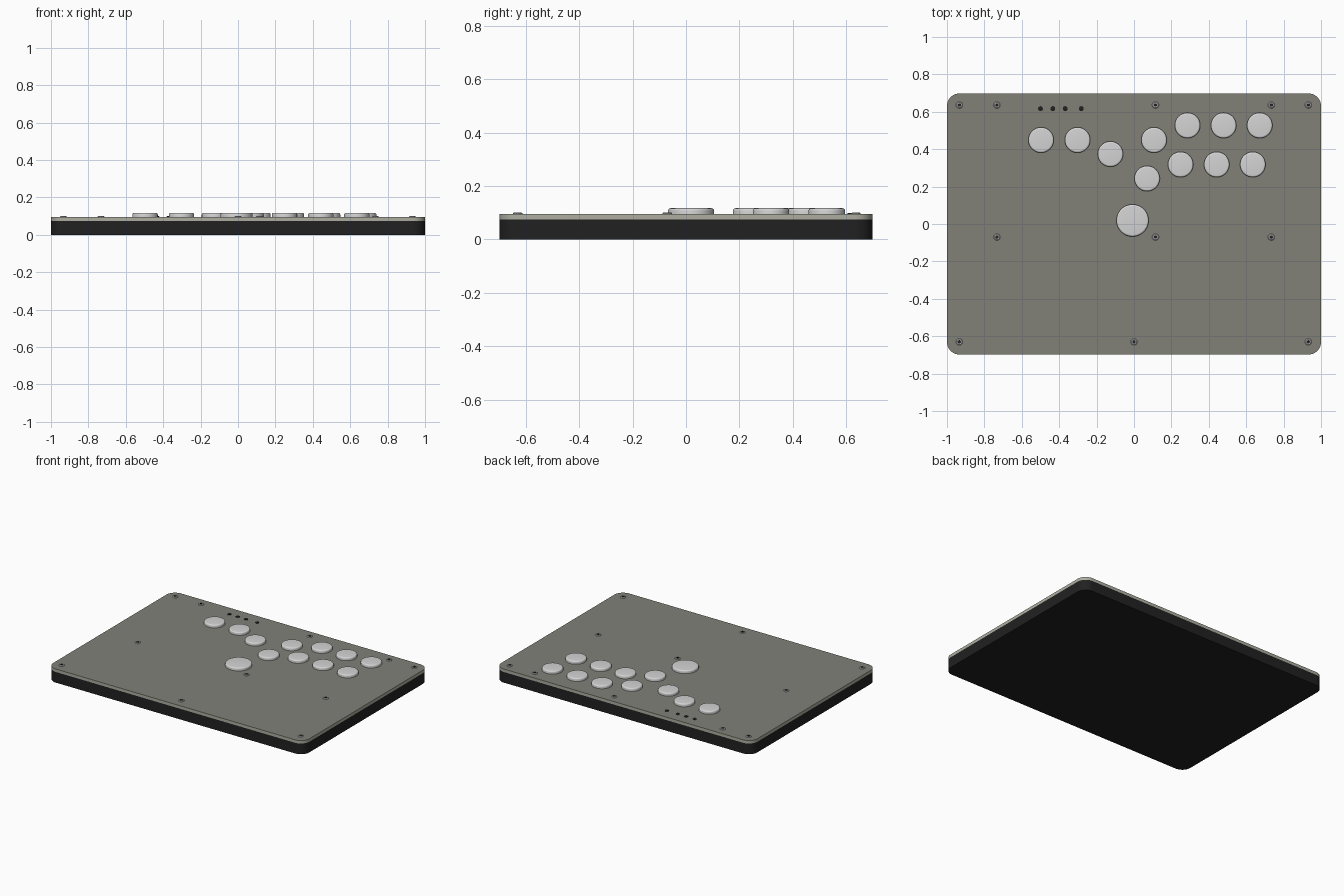
import bpy, bmesh, math

cube = bpy.data.objects.get("Cube")
if cube:
    bpy.data.objects.remove(cube)


def material(name, rgb):
    m = bpy.data.materials.new(name)
    m.use_nodes = True
    m.diffuse_color = (*rgb, 1)
    m.node_tree.nodes["Principled BSDF"].inputs["Base Color"].default_value = (*rgb, 1)
    return m


black = material("matte black", (0.015, 0.015, 0.015))
grey = material("warm grey", (0.22, 0.22, 0.19))
pale = material("pale edge grey", (0.42, 0.42, 0.36))
white = material("button white", (0.66, 0.66, 0.66))
steel = material("screw silver", (0.5, 0.5, 0.5))


def finish(name, bm, mats, angle=35):
    bmesh.ops.recalc_face_normals(bm, faces=bm.faces[:])
    mesh = bpy.data.meshes.new(name)
    bm.to_mesh(mesh)
    bm.free()
    for m in mats:
        mesh.materials.append(m)
    ob = bpy.data.objects.new(name, mesh)
    bpy.context.collection.objects.link(ob)
    bpy.ops.object.select_all(action='DESELECT')
    ob.select_set(True)
    bpy.context.view_layer.objects.active = ob
    bpy.ops.object.shade_smooth_by_angle(angle=math.radians(angle))
    return ob


def slab(name, z0, z1, mats, hx=1.0, hy=0.698, r=0.067, steps=10):
    """Rounded rectangle, extruded; side faces use the last material."""
    bm = bmesh.new()
    ring = []
    corners = ((1, 1), (-1, 1), (-1, -1), (1, -1))
    for q, (sx, sy) in enumerate(corners):
        for i in range(steps + 1):
            a = (q + i / steps) * math.pi / 2
            ring.append(bm.verts.new((sx * (hx - r) + r * math.cos(a),
                                      sy * (hy - r) + r * math.sin(a), z0)))
    base = bm.faces.new(ring)
    ext = bmesh.ops.extrude_face_region(bm, geom=[base], use_keep_orig=True)
    for v in ext["geom"]:
        if isinstance(v, bmesh.types.BMVert):
            v.co.z = z1
    bm.normal_update()
    for f in bm.faces:
        f.material_index = 0 if abs(f.normal.z) > 0.5 else len(mats) - 1
    return finish(name, bm, mats)


def lathe(name, x, y, z, profile, mats, segs=48, split=0.0):
    """Spin a (radius, height) profile; faces inside radius split use slot 1."""
    bm = bmesh.new()
    rings = []
    for r, h in profile:
        rings.append([bm.verts.new((r * math.cos(math.tau * i / segs),
                                    r * math.sin(math.tau * i / segs), h))
                      for i in range(segs)])
    for a, b in zip(rings, rings[1:]):
        for i in range(segs):
            j = (i + 1) % segs
            bm.faces.new((a[i], a[j], b[j], b[i]))
    bm.faces.new(rings[0][::-1])
    bm.faces.new(rings[-1])
    for f in bm.faces:
        c = f.calc_center_median()
        if math.hypot(c.x, c.y) < split and c.z > 0:
            f.material_index = 1
    ob = finish(name, bm, mats)
    ob.location = (x, y, z)
    return ob


# Case and cover plate
TOP = 0.096
slab("case", 0, 0.075, [black])
slab("cover_plate", 0.075, TOP, [grey, pale])


# Push buttons: short wall, rounded rim, flat top
def button(name, x, y, r):
    profile = [(r, -0.01), (r, 0.012)]
    for i in range(1, 6):
        a = i / 5 * math.pi / 2
        profile.append((r - 0.01 + 0.01 * math.cos(a), 0.012 + 0.009 * math.sin(a)))
    lathe(name, x, y, TOP, profile, [white])


direction = [(-0.497, 0.449), (-0.302, 0.449), (-0.126, 0.374)]
upper_row = [(0.107, 0.449)] + [(0.286 + 0.193 * i, 0.527) for i in range(3)]
lower_row = [(0.07, 0.243)] + [(0.249 + 0.193 * i, 0.318) for i in range(3)]
for label, group in (("direction", direction), ("upper", upper_row), ("lower", lower_row)):
    for n, (x, y) in enumerate(group, 1):
        button(f"{label}_button_{n}", x, y, 0.068)
button("thumb_button", -0.008, 0.019, 0.086)

# Screws: silver ring with a dark sunken socket
rows = {0.636: (-0.934, -0.733, 0.115, 0.734, 0.932),
        -0.07: (-0.733, 0.115, 0.734),
        -0.63: (-0.934, 0, 0.932)}
screw = [(0.018, -0.005), (0.018, 0.002), (0.014, 0.005), (0.009, 0.005), (0.009, 0.002)]
n = 0
for y, xs in rows.items():
    for x in xs:
        n += 1
        lathe(f"screw_{n}", x, y, TOP, screw, [steel, black], segs=24, split=0.0095)

# Small option keys along the back edge
for n, x in enumerate((-0.5, -0.434, -0.368, -0.282), 1):
    lathe(f"option_key_{n}", x, 0.617, TOP,
          [(0.013, -0.005), (0.013, 0.003), (0.011, 0.004)], [black], segs=24)
